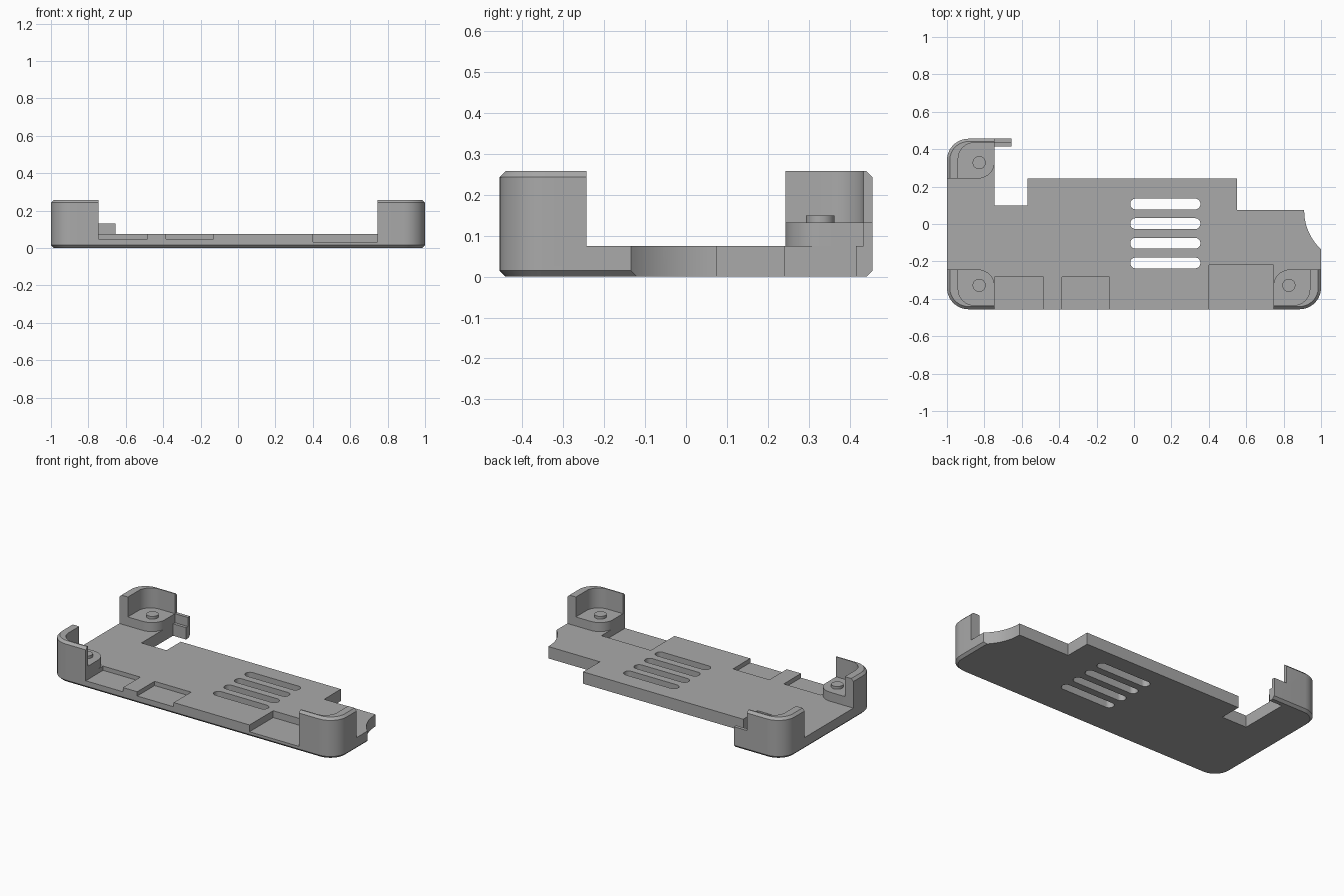
import bpy, bmesh
from math import sin, cos, pi, radians

default = bpy.data.objects.get("Cube")
if default:
    bpy.data.objects.remove(default, do_unlink=True)

grey = bpy.data.materials.new("plain grey")
grey.use_nodes = True
COLOR = (0.4, 0.4, 0.4, 1)
grey.diffuse_color = COLOR
grey.node_tree.nodes["Principled BSDF"].inputs["Base Color"].default_value = COLOR

HALF_Y, TOP, FLOOR, LEDGE = 0.456, 0.258, 0.075, 0.132
POST_X, POST_Y, RADIUS, CHAMFER = 0.745, 0.243, 0.115, 0.015


def rounded_rect(x0, x1, y0, y1, r=(0, 0, 0, 0), steps=10):
    """Outline, counter-clockwise from the +x +y corner, one radius per corner."""
    pts = []
    corners = [(x1, y1, -1, -1), (x0, y1, 1, -1), (x0, y0, 1, 1), (x1, y0, -1, 1)]
    for i, (x, y, sx, sy) in enumerate(corners):
        if not r[i]:
            pts.append((x, y))
            continue
        for k in range(steps + 1):
            a = pi / 2 * (i + k / steps)
            pts.append((x + sx * r[i] + r[i] * cos(a), y + sy * r[i] + r[i] * sin(a)))
    return pts


def loft(name, layers):
    """Solid skinned through (outline, z) layers with matching point counts."""
    bm = bmesh.new()
    rings = [[bm.verts.new((x, y, z)) for x, y in pts] for pts, z in layers]
    n = len(rings[0])
    for low, high in zip(rings, rings[1:]):
        for i in range(n):
            j = (i + 1) % n
            bm.faces.new((low[i], low[j], high[j], high[i]))
    bm.faces.new(rings[0][::-1])
    bm.faces.new(rings[-1])
    bmesh.ops.recalc_face_normals(bm, faces=bm.faces)
    mesh = bpy.data.meshes.new(name)
    bm.to_mesh(mesh)
    bm.free()
    mesh.materials.append(grey)
    obj = bpy.data.objects.new(name, mesh)
    bpy.context.collection.objects.link(obj)
    return obj


def prism(name, outline, z0, z1):
    return loft(name, [(outline, z0), (outline, z1)])


def select(obj):
    bpy.ops.object.select_all(action='DESELECT')
    obj.select_set(True)
    bpy.context.view_layer.objects.active = obj


def cut(obj, outline, z0=-1, z1=1):
    cutter = prism("cutter", outline, z0, z1)
    cutter.hide_render = True
    select(obj)
    mod = obj.modifiers.new("cut", 'BOOLEAN')
    mod.operation, mod.solver, mod.object = 'DIFFERENCE', 'EXACT', cutter
    bpy.ops.object.modifier_apply(modifier=mod.name)
    bpy.data.objects.remove(cutter, do_unlink=True)


def smooth(obj):
    select(obj)
    bpy.ops.object.shade_smooth_by_angle(angle=radians(30))


def case_outline(inset):
    return rounded_rect(-1 + inset, 1 - inset, -HALF_Y + inset, HALF_Y - inset,
                        (RADIUS - inset,) * 4)


# Full case block with chamfered rims
tray = loft("tray", [(case_outline(CHAMFER), 0), (case_outline(0), CHAMFER),
                     (case_outline(0), TOP - CHAMFER), (case_outline(CHAMFER), TOP)])

# Open the sides between the corner posts, keeping a hook at the back
cut(tray, [(-POST_X, -1), (POST_X, -1), (POST_X, 0.415), (-POST_X, 0.415)], FLOOR)
cut(tray, rounded_rect(-POST_X, POST_X, 0.4, 1), LEDGE)
cut(tray, rounded_rect(-2, 2, -POST_Y, POST_Y), FLOOR)

# Hollow out the corner posts
cut(tray, rounded_rect(-0.94, 0.94, -0.434, 0.434, (0.085,) * 4), FLOOR)

# Back notch, stepped back edge and scooped right end
cut(tray, [(-POST_X, 0.1), (-0.57, 0.1), (-0.57, 0.242), (0.55, 0.242), (0.55, 0.075),
           (2, 0.075), (2, 1), (-0.655, 1), (-0.655, 0.415), (-POST_X, 0.415)])
SCOOP = 0.278
arc = [pi + 0.95 * k / 16 for k in range(17)]
cut(tray, [(2, 1), (0.91, 1)]
    + [(0.91 + SCOOP + SCOOP * cos(a), 0.07 + SCOOP * sin(a)) for a in arc]
    + [(2, -0.156)])

# Vent slots
for i in range(4):
    y = 0.107 - 0.105 * i
    cut(tray, rounded_rect(-0.02, 0.355, y - 0.029, y + 0.029, (0.0285,) * 4))

# Shallow connector recesses along the front
for x0, x1, y1, z in [(-POST_X, -0.485, -0.283, 0.048),
                      (-0.385, -0.13, -0.283, 0.048),
                      (0.4, POST_X, -0.22, 0.032)]:
    cut(tray, rounded_rect(x0, x1, -1, y1), z)
smooth(tray)

# Screw ledges and locating pegs inside the three corners
for name, sx, sy in [("front_right", -1, -1), ("front_left", 1, -1), ("back_right", -1, 1)]:
    xs = sorted((sx * POST_X, sx * 0.95))
    ys = sorted((sy * POST_Y, sy * 0.444))
    r = (0.09, 0, 0.09, 0) if sx * sy > 0 else (0, 0.09, 0, 0.09)
    smooth(prism(name + "_ledge", rounded_rect(*xs, *ys, r), FLOOR - 0.01, LEDGE))
    px, py, pr = sx * 0.828, sy * 0.328, 0.035
    smooth(prism(name + "_peg", rounded_rect(px - pr, px + pr, py - pr, py + pr,
                                             (pr * 0.999,) * 4, 6), LEDGE - 0.01, 0.149))
